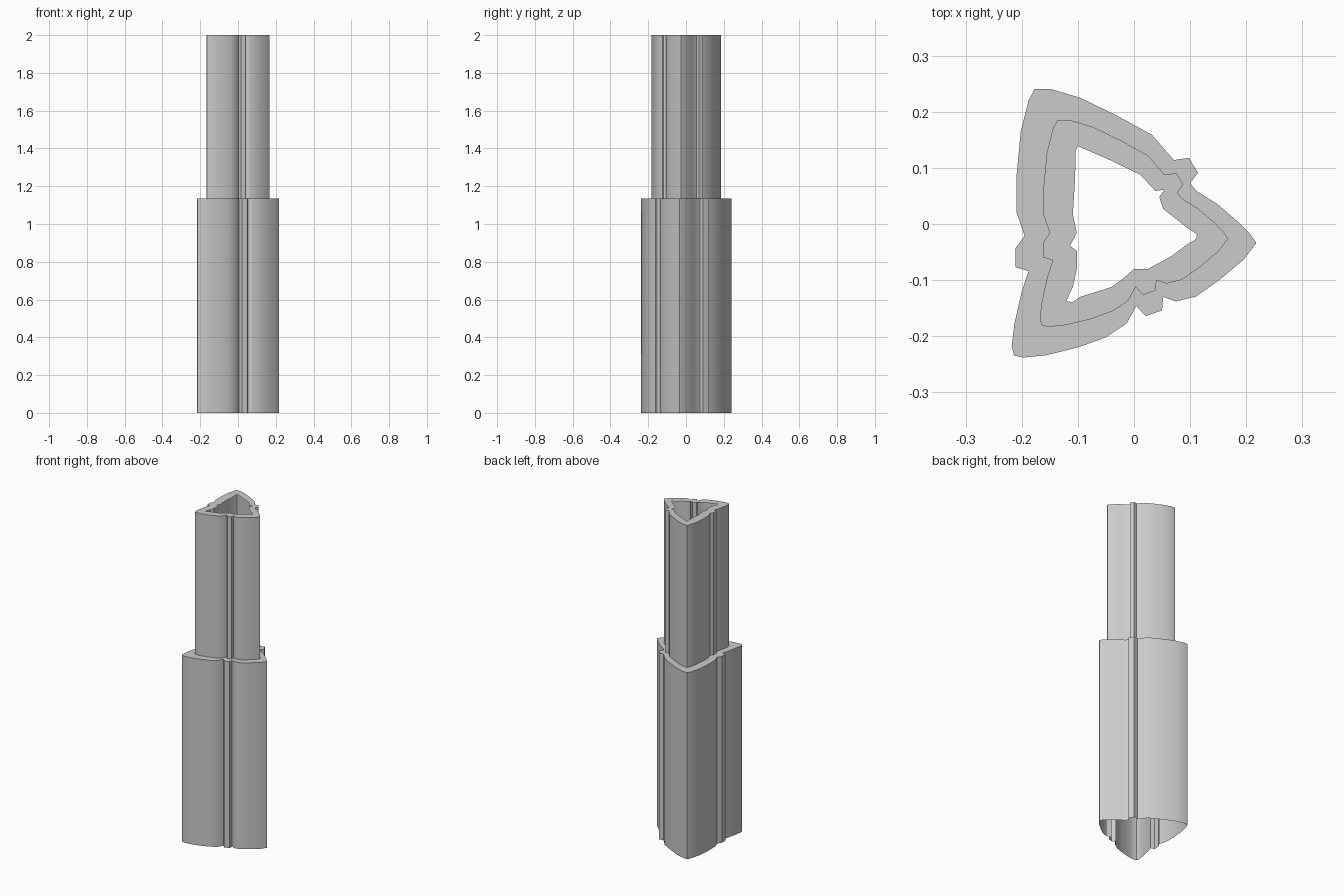
import bpy, bmesh

if "Cube" in bpy.data.objects:
    bpy.data.objects.remove(bpy.data.objects["Cube"])

# Rounded three-sided cross-section with a small rib on each side
OUTER = [(-.177, .241), (-.15, .241), (-.096, .225), (-.03, .193), (.032, .159),
         (.071, .114), (.098, .118), (.114, .091), (.1, .073), (.111, .059),
         (.148, .036), (.182, .007), (.207, -.018), (.218, -.034), (.196, -.063),
         (.152, -.1), (.111, -.129), (.075, -.138), (.052, -.13), (.05, -.154),
         (.021, -.164), (.004, -.146), (-.013, -.177), (-.05, -.202), (-.1, -.22),
         (-.157, -.234), (-.198, -.238), (-.214, -.234), (-.218, -.218),
         (-.213, -.177), (-.2, -.12), (-.188, -.084), (-.211, -.077),
         (-.211, -.043), (-.195, -.021), (-.209, .02), (-.209, .089),
         (-.202, .164), (-.188, .22)]

# Opening at the very top
OPENING = [(-.1, .139), (-.043, .114), (.011, .088), (.038, .059), (.054, .061),
           (.045, .048), (.052, .027), (.095, -.007), (.112, -.018), (.111, -.027),
           (.098, -.034), (.064, -.059), (.025, -.08), (0, -.08), (-.018, -.096),
           (-.039, -.112), (-.096, -.13), (-.109, -.139), (-.121, -.138),
           (-.109, -.112), (-.102, -.08), (-.102, -.048), (-.114, -.039),
           (-.102, -.016), (-.109, .018), (-.105, .08), (-.104, .13)]

# The upper tube repeats the section at a smaller scale
UPPER = [(x * .77, y * .77) for x, y in OUTER]


def loop(bm, pts, z):
    return [bm.verts.new((x, y, z)) for x, y in pts]


def ring_edges(bm, vs):
    n = len(vs)
    return [bm.edges.get((vs[i], vs[(i + 1) % n])) or bm.edges.new((vs[i], vs[(i + 1) % n]))
            for i in range(n)]


def tube(name, section, opening, z0, z1):
    """Open-bottomed wall with a flat rim running in to the opening."""
    bm = bmesh.new()
    low, high = loop(bm, section, z0), loop(bm, section, z1)
    n = len(section)
    for i in range(n):
        j = (i + 1) % n
        bm.faces.new((low[j], low[i], high[i], high[j]))
    hole = loop(bm, opening, z1)
    rim = bmesh.ops.triangle_fill(bm, use_beauty=True, use_dissolve=False,
                                  edges=ring_edges(bm, high) + ring_edges(bm, hole),
                                  normal=(0, 0, 1))
    for f in rim["geom"]:
        if isinstance(f, bmesh.types.BMFace):
            f.normal_update()
            if f.normal.z < 0:
                f.normal_flip()
    me = bpy.data.meshes.new(name)
    bm.to_mesh(me)
    bm.free()
    ob = bpy.data.objects.new(name, me)
    bpy.context.collection.objects.link(ob)
    bpy.ops.object.select_all(action='DESELECT')
    ob.select_set(True)
    bpy.context.view_layer.objects.active = ob
    bpy.ops.object.shade_smooth_by_angle(angle=0.52)


tube("lower_sleeve", OUTER, UPPER, 0, 1.135)
tube("upper_sleeve", UPPER, OPENING, 1.135, 2)
